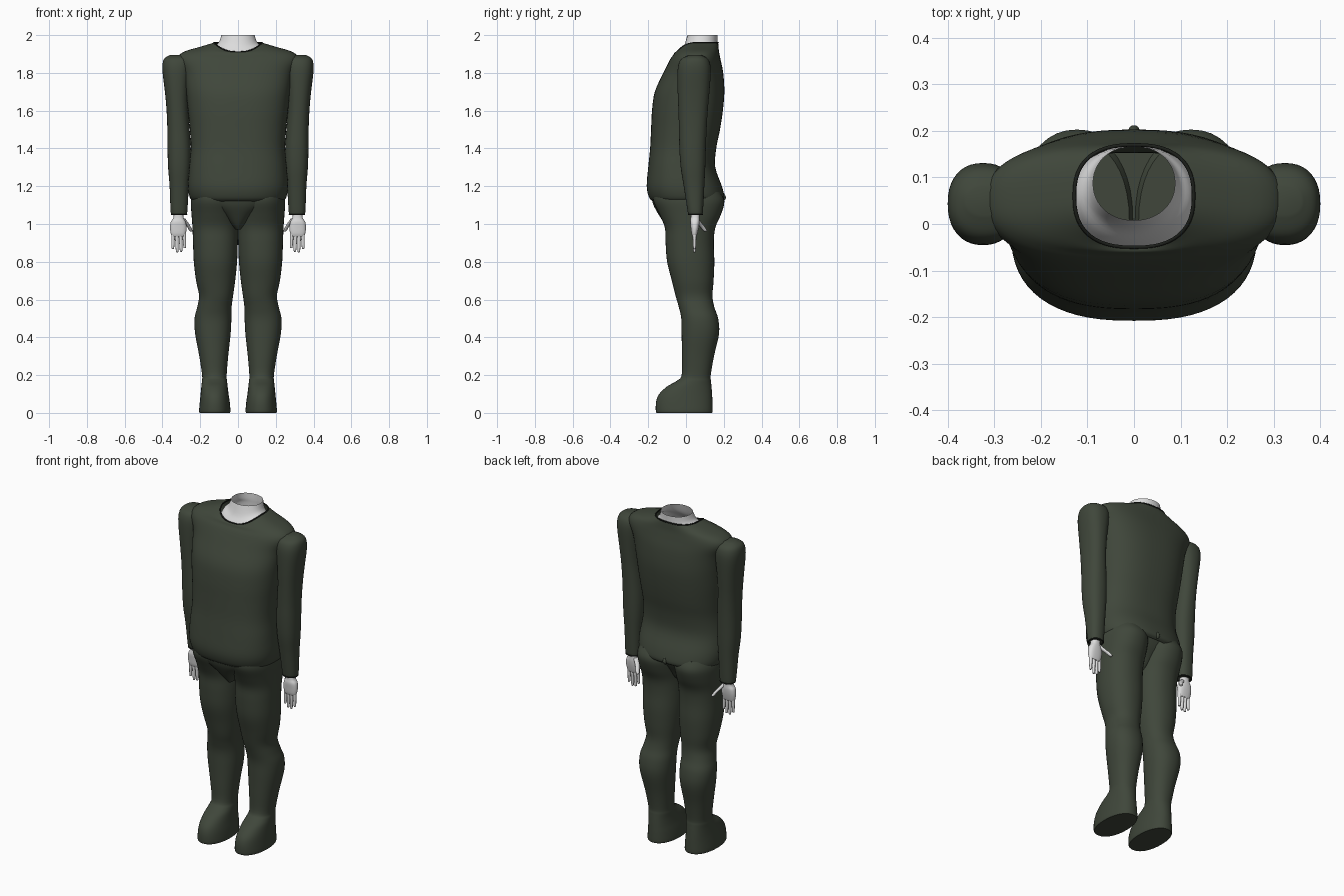
import bpy, bmesh, math
from mathutils import Vector

if "Cube" in bpy.data.objects:
    bpy.data.objects.remove(bpy.data.objects["Cube"], do_unlink=True)


def material(name, color):
    m = bpy.data.materials.new(name)
    m.use_nodes = True
    m.diffuse_color = (*color, 1)
    bsdf = m.node_tree.nodes["Principled BSDF"]
    bsdf.inputs["Base Color"].default_value = (*color, 1)
    bsdf.inputs["Roughness"].default_value = 0.8
    return m


CLOTH = material("dark olive cloth", (0.05, 0.062, 0.043))
SKIN = material("pale grey skin", (0.72, 0.72, 0.72))
TRIM = material("black trim", (0.012, 0.014, 0.011))


def smooth_rings(rings, steps):
    """Catmull-Rom interpolation between the given sections."""
    pts = [Vector(r) for r in rings]
    out = []
    for i in range(len(pts) - 1):
        a, b, c, d = pts[max(i - 1, 0)], pts[i], pts[i + 1], pts[min(i + 2, len(pts) - 1)]
        for s in range(steps):
            t = s / steps
            out.append(0.5 * (2 * b + (c - a) * t + (2 * a - 5 * b + 4 * c - d) * t * t
                              + (3 * b - a - 3 * c + d) * t ** 3))
    return out + [pts[-1]]


def section(r, n, sides, side):
    """Rounded section from (z, x min, x max, y front, y back, front dip)."""
    z, x0, x1, y0, y1, dip = r
    pts = []
    for k in range(sides):
        a = 2 * math.pi * k / sides
        c, s = math.cos(a), math.sin(a)
        px = math.copysign(abs(c) ** (2 / n), c) * (x1 - x0) / 2 + (x0 + x1) / 2
        py = math.copysign(abs(s) ** (2 / n), s) * (y1 - y0) / 2 + (y0 + y1) / 2
        pts.append(Vector((side * px, py, z - dip * max(0, -s) ** 2)))
    return pts


def loft(name, rings, mat, n=2.2, sides=32, steps=4, side=1, caps=(True, True)):
    rings = [tuple(r) + (0,) * (6 - len(r)) for r in rings]
    bm = bmesh.new()
    loops = [[bm.verts.new(p) for p in section(r, n, sides, side)]
             for r in smooth_rings(rings, steps)]
    for lo, hi in zip(loops, loops[1:]):
        for k in range(sides):
            j = (k + 1) % sides
            quad = (lo[k], lo[j], hi[j], hi[k])
            bm.faces.new(quad if side > 0 else quad[::-1])
    for cap, loop, flip in ((caps[0], loops[0], side > 0), (caps[1], loops[-1], side < 0)):
        if cap:
            bm.faces.new(loop[::-1] if flip else loop)
    mesh = bpy.data.meshes.new(name)
    bm.to_mesh(mesh)
    bm.free()
    ob = bpy.data.objects.new(name, mesh)
    bpy.context.collection.objects.link(ob)
    mesh.materials.append(mat)
    bpy.ops.object.select_all(action="DESELECT")
    ob.select_set(True)
    bpy.context.view_layer.objects.active = ob
    bpy.ops.object.shade_smooth_by_angle(angle=math.radians(50))
    return ob


def trim(name, ring, n, side=1, radius=0.004):
    """Thin rolled edge around an opening."""
    curve = bpy.data.curves.new(name, "CURVE")
    curve.dimensions = "3D"
    curve.bevel_depth = radius
    curve.bevel_resolution = 1
    pts = section(tuple(ring) + (0,) * (6 - len(ring)), n, 48, side)
    sp = curve.splines.new("POLY")
    sp.points.add(len(pts) - 1)
    for p, co in zip(sp.points, pts):
        p.co = (*co, 1)
    sp.use_cyclic_u = True
    curve.materials.append(mat := TRIM)
    ob = bpy.data.objects.new(name, curve)
    bpy.context.collection.objects.link(ob)


def centred(rows):
    return [(r[0], -r[1], *r[1:]) for r in rows]


# Shirt body, open at the collar
shirt = centred([
    (1.12, .235, -.175, .185), (1.14, .255, -.195, .203), (1.2, .265, -.208, .19),
    (1.3, .258, -.2, .155), (1.4, .25, -.19, .16), (1.5, .255, -.185, .18),
    (1.6, .265, -.18, .195), (1.7, .275, -.165, .203), (1.8, .29, -.12, .197),
    (1.87, .32, -.085, .183), (1.91, .29, -.067, .175, .015),
    (1.938, .2, -.06, .172, .03), (1.96, .128, -.05, .17, .05)])
loft("shirt_body", shirt, CLOTH, n=2.5, sides=64, caps=(False, False))
trim("collar_edge", shirt[-1], 2.5)

# Neck, open at the top
loft("neck", centred([
    (1.9, .14, -.06, .168, .04), (1.94, .122, -.038, .167, .04),
    (1.965, .1, -.012, .166, .025), (2.0, .088, .008, .167)]),
    SKIN, n=2.1, sides=48, caps=(False, False))

# Pelvis filling the space between the legs
loft("pelvis", centred([
    (.97, .012, -.085, .05), (1.0, .045, -.112, .09), (1.05, .1, -.145, .12),
    (1.1, .19, -.172, .15), (1.15, .235, -.185, .17)]), CLOTH, n=2.3, sides=48)

# Small knot at the back of the shirt hem
loft("hem_knot", [(1.12, -.003, .003, .195, .2), (1.14, -.012, .012, .188, .212),
                  (1.165, -.003, .003, .185, .2)], CLOTH, sides=16)

LEG = [
    (0, .043, .203, -.155, .138), (.012, .04, .206, -.16, .141), (.06, .044, .202, -.158, .14),
    (.1, .05, .198, -.142, .138), (.14, .055, .194, -.1, .135), (.17, .058, .191, -.048, .132),
    (.2, .06, .19, -.023, .131), (.3, .052, .205, -.022, .148), (.42, .039, .227, -.023, .175),
    (.5, .035, .23, -.025, .17), (.56, .034, .216, -.038, .15), (.62, .026, .206, -.055, .14),
    (.7, .015, .222, -.075, .146), (.8, .005, .234, -.1, .15), (.9, .001, .238, -.108, .147),
    (.98, 0, .241, -.112, .155), (1.05, -.002, .246, -.14, .185),
    (1.12, -.005, .25, -.172, .203), (1.17, .01, .24, -.17, .18)]

ARM = [
    (1.05, .272, .352, .013, .087), (1.07, .268, .357, .008, .09), (1.2, .26, .362, -.012, .097),
    (1.3, .252, .37, -.028, .102), (1.4, .25, .373, -.035, .105), (1.5, .256, .374, -.037, .109),
    (1.6, .262, .378, -.04, .115), (1.7, .26, .387, -.044, .124), (1.8, .25, .399, -.045, .131),
    (1.85, .245, .399, -.038, .127), (1.878, .25, .388, -.02, .112), (1.895, .28, .36, .02, .08)]

PALM = [
    (.935, .283, .35, .034, .056), (.95, .276, .356, .029, .061), (.98, .272, .36, .025, .068),
    (1.01, .277, .356, .022, .072), (1.035, .288, .342, .025, .072), (1.08, .29, .34, .025, .075)]

THUMB = [
    (.96, .244, .252, .097, .106), (.966, .241, .259, .09, .111), (.985, .25, .27, .074, .1),
    (1.005, .262, .287, .056, .084), (1.03, .28, .31, .035, .068)]

# Finger tip height, tip x, knuckle x
FINGERS = [(.872, .282, .285), (.853, .301, .305), (.85, .322, .324), (.868, .345, .343)]

for label, side in (("left", 1), ("right", -1)):
    loft(label + "_leg", LEG, CLOTH, sides=40, side=side)
    loft(label + "_sleeve", ARM, CLOTH, n=2.3, sides=40, side=side)
    trim(label + "_cuff_edge", ARM[0], 2.3, side)
    loft(label + "_palm", PALM, SKIN, n=2.5, sides=24, side=side)
    loft(label + "_thumb", THUMB, SKIN, n=2, sides=12, side=side)
    for i, (tip, tx, kx) in enumerate(FINGERS):
        rows = []
        for t, r in ((0, .003), (.05, .0065), (.4, .0085), (1, .0105)):
            x, z, y = tx + (kx - tx) * t, tip + (.955 - tip) * t, .045
            rows.append((z, x - r, x + r, y - r, y + r))
        loft(f"{label}_finger_{i + 1}", rows, SKIN, n=2, sides=12, side=side)
